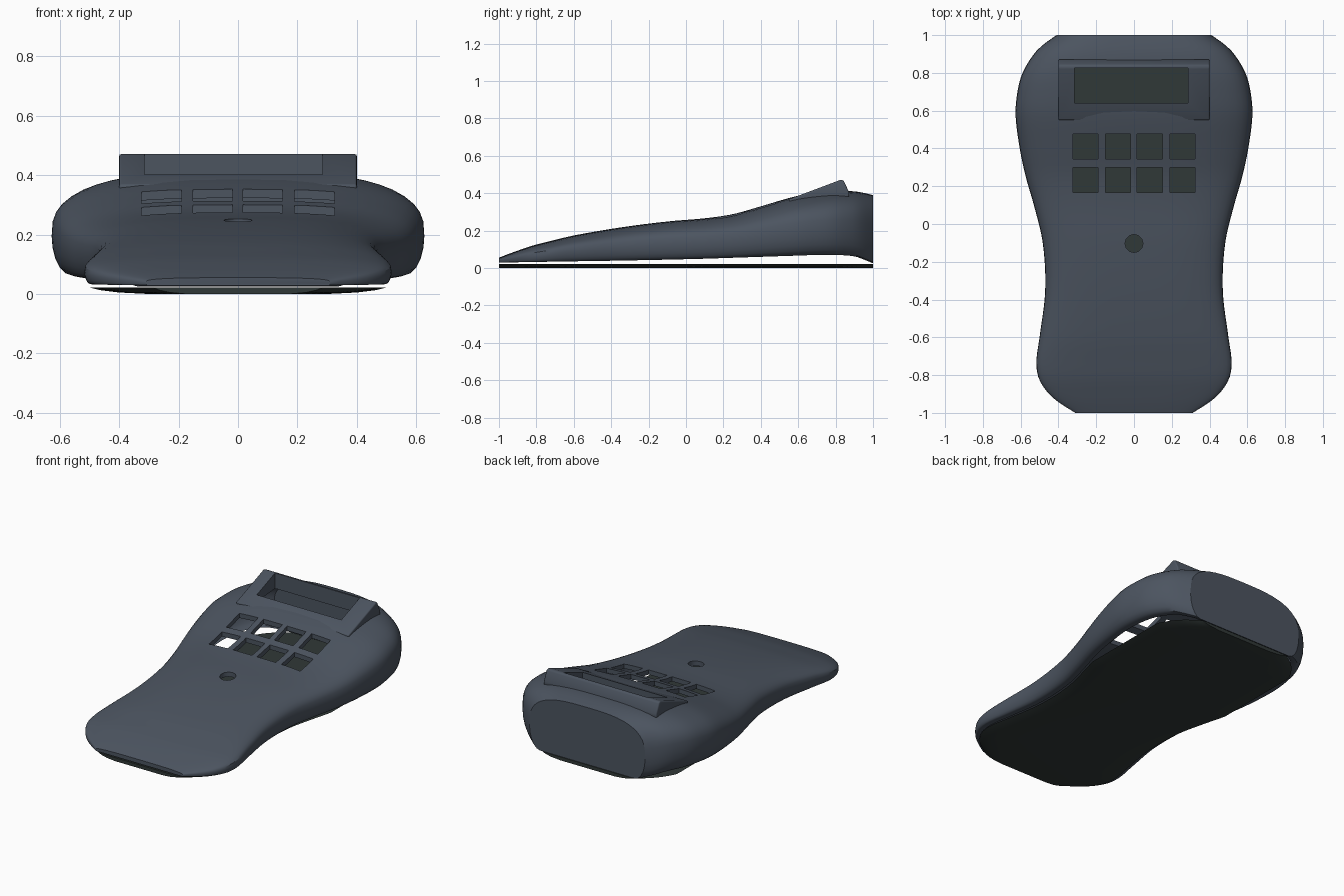
import bpy, bmesh, math

if "Cube" in bpy.data.objects:
    bpy.data.objects.remove(bpy.data.objects["Cube"])

# y, half width, crown height, rim height
STATIONS = [
    (-1.00, .31, .055, .029), (-.95, .39, .075, .030), (-.90, .45, .093, .031),
    (-.82, .503, .120, .032), (-.73, .517, .143, .034), (-.60, .50, .174, .036),
    (-.35, .47, .217, .040), (-.10, .483, .249, .045), (.10, .53, .266, .050),
    (.25, .573, .288, .055), (.40, .605, .330, .060), (.58, .627, .382, .066),
    (.70, .617, .402, .070), (.80, .59, .412, .070), (.90, .53, .410, .063),
    (.95, .48, .402, .046), (1.00, .41, .390, .025)]


def material(name, color):
    m = bpy.data.materials.new(name)
    m.diffuse_color = (*color, 1)
    m.use_nodes = True
    m.node_tree.nodes["Principled BSDF"].inputs["Base Color"].default_value = m.diffuse_color
    return m


BODY = material("slate_blue_grey", (.072, .089, .117))
BASE = material("dark_green_grey", (.030, .040, .038))


def sample(y):
    """Smooth (Hermite) interpolation of the stations."""
    s = STATIONS
    i = max(k for k in range(len(s) - 1) if k == 0 or s[k][0] <= y)
    h = s[i + 1][0] - s[i][0]
    u = (y - s[i][0]) / h

    def slope(k, c):
        a, b = s[max(k - 1, 0)], s[min(k + 1, len(s) - 1)]
        return (b[c] - a[c]) / (b[0] - a[0])
    return [(2*u**3 - 3*u*u + 1) * s[i][c] + (u**3 - 2*u*u + u) * h * slope(i, c)
            + (3*u*u - 2*u**3) * s[i + 1][c] + (u**3 - u*u) * h * slope(i + 1, c)
            for c in (1, 2, 3)]


def rim_width(w, t, b):
    return w - .2 * (t - b)


def shell_section(y, inset):
    """Open arch from the right rim over the crown to the left rim."""
    w, t, b = sample(y)
    r = rim_width(w, t, b)
    c = b + .4 * (t - b)
    d = min(.03, .3 * (t - b)) if inset else 0
    half = []
    for k in range(5):                      # tucked lower side
        a = math.pi / 2 * (1 - k / 5)
        half.append((r - d + (w - r) * math.cos(a), c - (c - b) * math.sin(a)))
    for k in range(13):                     # squarish upper side
        a = math.pi / 2 * k / 12
        half.append(((w - d) * max(math.cos(a), 0) ** (2 / 3),
                     c + (t - d - c) * math.sin(a) ** (2 / 3)))
    half[-1] = (0, t - d)
    return [(x, y, z) for x, z in half] + [(-x, y, z) for x, z in half[-2::-1]]


def new_object(name, bm, mat):
    bmesh.ops.recalc_face_normals(bm, faces=bm.faces)
    me = bpy.data.meshes.new(name)
    bm.to_mesh(me)
    bm.free()
    ob = bpy.data.objects.new(name, me)
    bpy.context.collection.objects.link(ob)
    if mat:
        me.materials.append(mat)
    return ob


def activate(ob):
    bpy.ops.object.select_all(action='DESELECT')
    ob.select_set(True)
    bpy.context.view_layer.objects.active = ob


def loft(bm, rings):
    rows = [[bm.verts.new(p) for p in ring] for ring in rings]
    for a, b in zip(rows, rows[1:]):
        for i in range(len(a) - 1):
            bm.faces.new((a[i], a[i + 1], b[i + 1], b[i]))
    bm.faces.new(rows[0])
    bm.faces.new(rows[-1])
    return rows


# Spacing is tighter towards the rounded ends
N = 56
ys = [-math.cos(math.pi * i / N) * .5 + (2 * i / N - 1) * .5 for i in range(N + 1)]

# Hollow upper shell: outer and inner lofts joined along the rim
bm = bmesh.new()
outer = loft(bm, [shell_section(y, False) for y in ys])
inner = loft(bm, [shell_section(.97 * y, True) for y in ys])
for i in range(N):
    for e in (0, -1):
        bm.faces.new((outer[i][e], outer[i + 1][e], inner[i + 1][e], inner[i][e]))
for i in (0, -1):
    bm.faces.new((outer[i][0], outer[i][-1], inner[i][-1], inner[i][0]))
shell = new_object("upper_shell", bm, BODY)

# Base plate with edges curving up to a flat top
bm = bmesh.new()
rings = []
for y in ys:
    p = min(.50, rim_width(*sample(y)) - .02)
    half = [(p, .022), (.93 * p, .013), (.8 * p, .005), (.6 * p, 0)]
    rings.append([(x, y, z) for x, z in half] + [(-x, y, z) for x, z in half[::-1]])
rows = loft(bm, rings)
for a, b in zip(rows, rows[1:]):
    bm.faces.new((a[0], b[0], b[-1], a[-1]))
plate = new_object("base_plate", bm, BASE)

# Wedge-shaped display bezel
bm = bmesh.new()
side = [(.55, .35), (.55, .368), (.828, .472), (.843, .468), (.872, .405), (.872, .375)]
ends = [[bm.verts.new((x, y, z)) for y, z in side] for x in (-.4, .4)]
for e in ends:
    bm.faces.new(e)
for i in range(len(side)):
    j = (i + 1) % len(side)
    bm.faces.new((ends[0][i], ends[0][j], ends[1][j], ends[1][i]))
bezel = new_object("display_bezel", bm, BODY)
bev = bezel.modifiers.new("soft_edges", 'BEVEL')
bev.width, bev.segments, bev.limit_method = .012, 3, 'ANGLE'
activate(bezel)
bpy.ops.object.modifier_apply(modifier="soft_edges")


def box(bm, x0, x1, y0, y1, z0=.15, z1=.7):
    vs = bmesh.ops.create_cube(bm, size=1)["verts"]
    for v in vs:
        v.co = ((x0 + x1) / 2 + v.co.x * (x1 - x0), (y0 + y1) / 2 + v.co.y * (y1 - y0),
                (z0 + z1) / 2 + v.co.z * (z1 - z0))


# Openings: display window, two rows of four keys, round hole
bm = bmesh.new()
box(bm, -.315, .285, .64, .826)
for x in (-.257, -.085, .083, .257):
    for y in (.41, .233):
        box(bm, x - .067, x + .067, y - .066, y + .066)
ring = bmesh.ops.create_cone(bm, cap_ends=True, segments=12, radius1=.048,
                             radius2=.048, depth=.4)["verts"]
bmesh.ops.translate(bm, verts=ring, vec=(0, -.103, .35))
cutter = new_object("opening_cutter", bm, None)
cutter.hide_render = True

for ob in (shell, bezel):
    cut = ob.modifiers.new("openings", 'BOOLEAN')
    cut.operation, cut.solver, cut.object = 'DIFFERENCE', 'EXACT', cutter
    activate(ob)
    bpy.ops.object.modifier_apply(modifier="openings")
bpy.data.objects.remove(cutter)

for ob in (shell, bezel, plate):
    activate(ob)
    bpy.ops.object.shade_smooth_by_angle(angle=math.radians(32))
